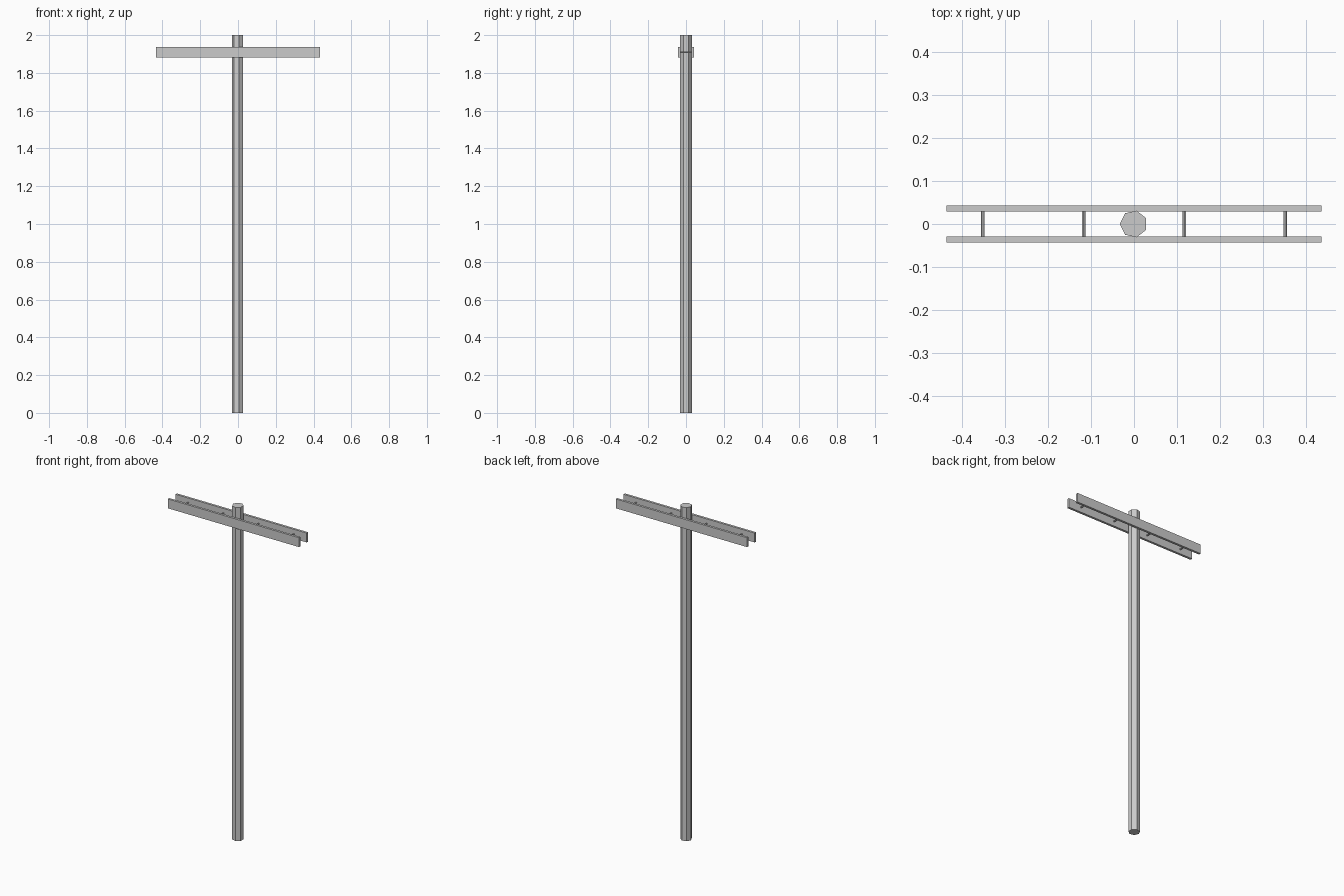
import bpy
from math import radians

if "Cube" in bpy.data.objects:
    bpy.data.objects.remove(bpy.data.objects["Cube"])

POLE_R = 0.0318
BEAM_Z = 1.91
BEAM_Y = 0.0365


def beam(name, y):
    bpy.ops.mesh.primitive_cube_add(size=1, location=(0, y, BEAM_Z))
    ob = bpy.context.object
    ob.name = name
    ob.scale = (0.87, 0.014, 0.056)
    bpy.ops.object.transform_apply(location=False, rotation=False, scale=True)


def rod(name, sides, radius, depth, loc, rot):
    bpy.ops.mesh.primitive_cylinder_add(vertices=sides, radius=radius, depth=depth,
                                        location=loc, rotation=rot)
    bpy.context.object.name = name


# Seven-sided pole, one corner pointing along +x
rod("pole", 7, POLE_R, 2.0, (-0.001, 0, 1.0), (0, 0, radians(90)))

# Twin cross arms clamping the pole
beam("front_crossarm", -BEAM_Y)
beam("back_crossarm", BEAM_Y)

# Thin spacer bolts between the arms
for i, x in enumerate((-0.351, -0.117, 0.117, 0.351)):
    rod(f"spacer_bolt_{i + 1}", 7, 0.0043, 2 * BEAM_Y, (x, 0, BEAM_Z), (radians(90), 0, 0))
